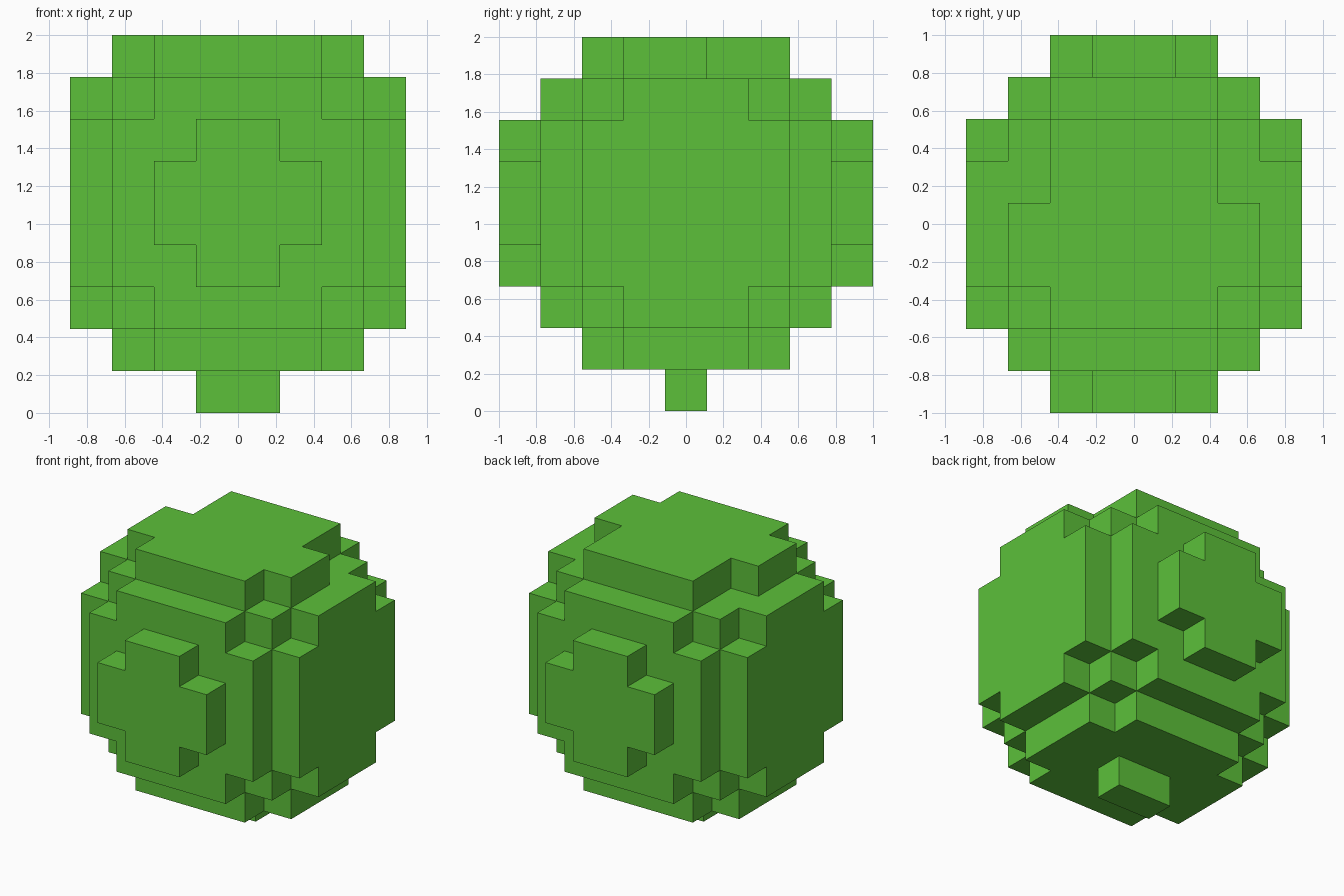
import bpy

U = 2 / 9                     # edge length of one cube cell
ORIGIN = (0, -4.5, 0)         # y cells are counted from the front edge

if "Cube" in bpy.data.objects:
    bpy.data.objects.remove(bpy.data.objects["Cube"], do_unlink=True)

green = bpy.data.materials.new("leaf_green")
green.use_nodes = True
color = (0.107, 0.527, 0.042, 1)
green.diffuse_color = color
green.node_tree.nodes["Principled BSDF"].inputs["Base Color"].default_value = color


def block(half_x, y0, y1, z0, z1):
    """Cells of a box that is symmetric in x."""
    return {(x, y, z) for x in range(-half_x, half_x)
            for y in range(y0, y1) for z in range(z0, z1)}


# Body: stepped cross-shaped layers
middle = block(4, 2, 7, 3, 7) | block(3, 1, 8, 3, 7)
shoulders = set()
for z in (2, 7):
    shoulders |= block(4, 3, 6, z, z + 1) | block(3, 2, 7, z, z + 1) | block(2, 1, 8, z, z + 1)


def cap(y):
    """Plus-shaped plate on the front or back."""
    return block(2, y, y + 1, 4, 6) | block(1, y, y + 1, 3, 7)


parts = {
    "body": middle | shoulders,
    "top_plate": block(2, 2, 7, 8, 9) | block(3, 3, 5, 8, 9),
    "bottom_plate": block(2, 2, 7, 1, 2) | block(3, 3, 6, 1, 2),
    "front_plate": cap(0),
    "back_plate": cap(8),
    "stem": block(1, 4, 5, 0, 1),
}
solid = set().union(*parts.values())


def build(name, cells):
    """Mesh the outer faces of the cells, leaving out those between parts."""
    points, faces = {}, []
    for cell in sorted(cells):
        for axis in range(3):
            for side in (0, 1):
                neighbour = list(cell)
                neighbour[axis] += 2 * side - 1
                if tuple(neighbour) in solid:
                    continue
                face = []
                for i, j in ((0, 0), (1, 0), (1, 1), (0, 1)):
                    corner = list(cell)
                    corner[axis] += side
                    corner[(axis + 1) % 3] += i
                    corner[(axis + 2) % 3] += j
                    face.append(points.setdefault(tuple(corner), len(points)))
                faces.append(face if side else face[::-1])
    verts = [[(p + o) * U for p, o in zip(point, ORIGIN)] for point in points]
    mesh = bpy.data.meshes.new(name)
    mesh.from_pydata(verts, [], faces)
    mesh.materials.append(green)
    mesh.update()
    bpy.context.scene.collection.objects.link(bpy.data.objects.new(name, mesh))


for part_name, part_cells in parts.items():
    build(part_name, part_cells)
